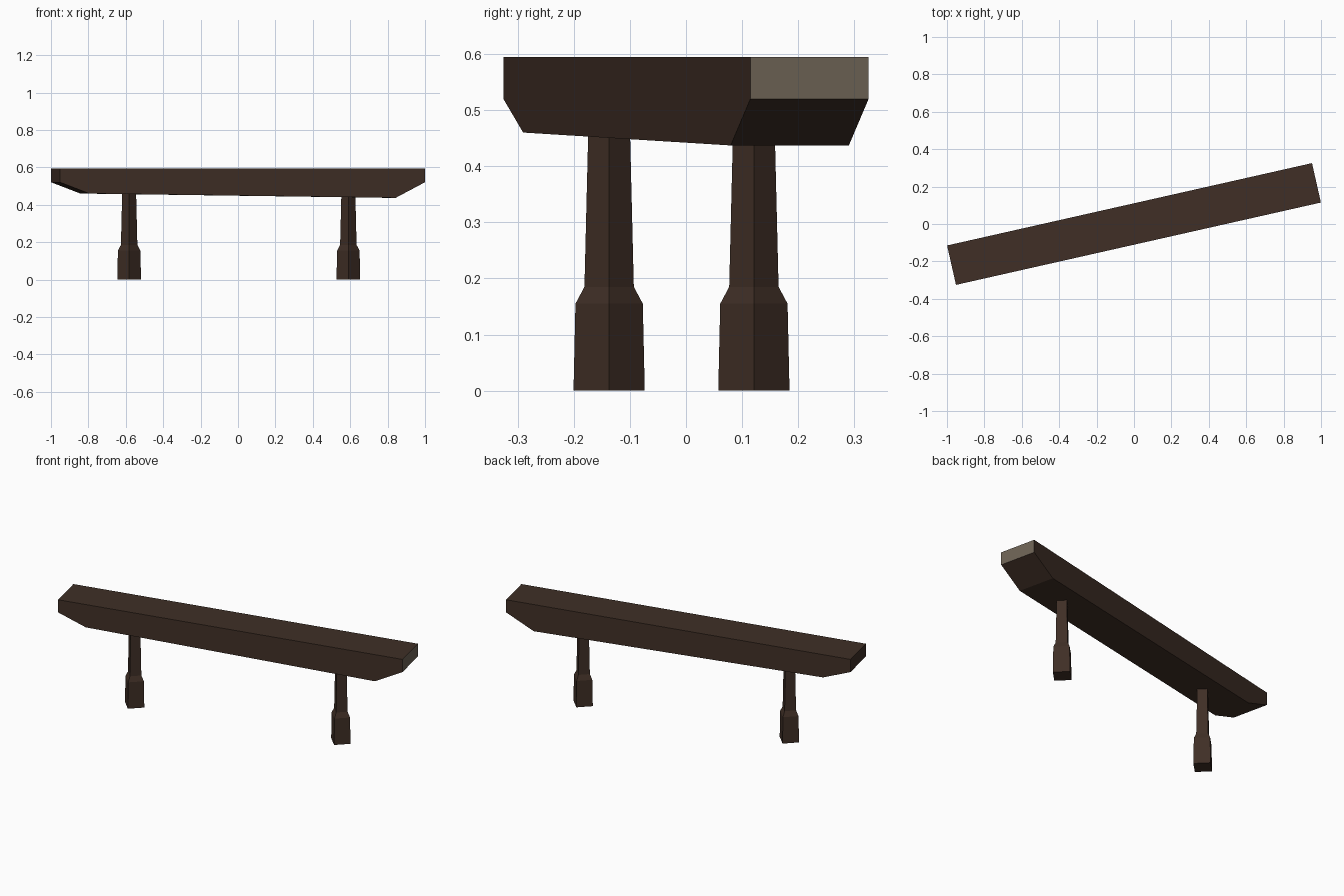
import bpy, bmesh
from math import atan2, cos, sin, pi
from mathutils import Matrix

cube = bpy.data.objects.get("Cube")
if cube:
    bpy.data.objects.remove(cube, do_unlink=True)


def material(name, rgb):
    m = bpy.data.materials.new(name)
    m.use_nodes = True
    m.diffuse_color = (*rgb, 1)
    bsdf = m.node_tree.nodes["Principled BSDF"]
    bsdf.inputs["Base Color"].default_value = (*rgb, 1)
    bsdf.inputs["Roughness"].default_value = 0.9
    return m


wood = material("dark brown wood", (0.050, 0.028, 0.019))
end_grain = material("grey end grain", (0.155, 0.125, 0.093))


def finish(bm, name, *mats):
    bmesh.ops.recalc_face_normals(bm, faces=bm.faces)
    mesh = bpy.data.meshes.new(name)
    bm.to_mesh(mesh)
    bm.free()
    for m in mats:
        mesh.materials.append(m)
    obj = bpy.data.objects.new(name, mesh)
    bpy.context.collection.objects.link(obj)
    return obj


# Plank: side profile extruded across the width, then turned on the ground
ANGLE = atan2(0.44, 1.95)
HALF_WIDTH = 0.108
profile = [(-1, 0.595), (-1, 0.52), (-0.84, 0.46),
           (0.84, 0.437), (1, 0.52), (1, 0.595)]
bm = bmesh.new()
side = bm.faces.new([bm.verts.new((x, -HALF_WIDTH, z)) for x, z in profile])
ext = bmesh.ops.extrude_face_region(bm, geom=[side], use_keep_orig=True)
moved = [v for v in ext["geom"] if isinstance(v, bmesh.types.BMVert)]
bmesh.ops.translate(bm, verts=moved, vec=(0, 2 * HALF_WIDTH, 0))
bmesh.ops.recalc_face_normals(bm, faces=bm.faces)
# Pale grain on the one upright end
for f in bm.faces:
    f.material_index = 1 if f.normal.x > 0.9 else 0
bmesh.ops.rotate(bm, verts=bm.verts, cent=(0, 0, 0),
                 matrix=Matrix.Rotation(ANGLE, 3, "Z"))
finish(bm, "seat_plank", wood, end_grain)


# Legs: stacked square rings set cornerwise, with a thick foot
RINGS = [(0, 0.0635), (0.155, 0.060), (0.185, 0.044), (0.47, 0.037)]


def leg(name, cx, cy):
    bm = bmesh.new()
    loops = [[bm.verts.new((cx + r * cos(i * pi / 2), cy + r * sin(i * pi / 2), z))
              for i in range(4)] for z, r in RINGS]
    for low, high in zip(loops, loops[1:]):
        for i in range(4):
            j = (i + 1) % 4
            bm.faces.new((low[i], low[j], high[j], high[i]))
    bm.faces.new(loops[0])
    bm.faces.new(loops[-1])
    finish(bm, name, wood)


leg("left_leg", 0.59, 0.121)
leg("right_leg", -0.582, -0.137)
